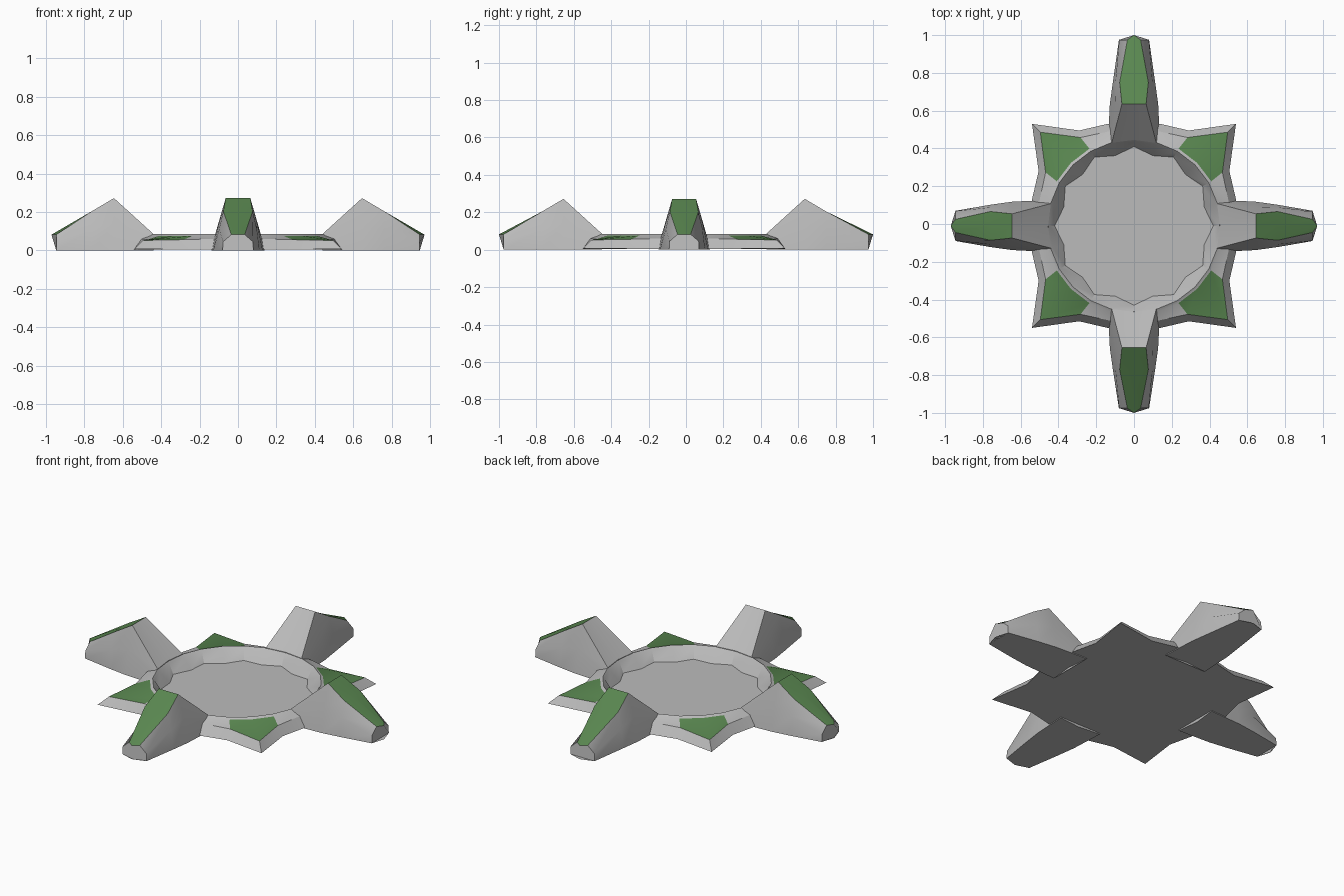
import bpy, bmesh
from math import sin, cos, pi, radians
from mathutils import Matrix

if "Cube" in bpy.data.objects:
    bpy.data.objects.remove(bpy.data.objects["Cube"])

CENTRE_Y = -0.01
green = bpy.data.materials.new("green_panel")
green.diffuse_color = (0.10, 0.24, 0.08, 1)
green.use_nodes = True
green.node_tree.nodes["Principled BSDF"].inputs["Base Color"].default_value = green.diffuse_color
grey = bpy.data.materials.new("grey_hull")
grey.diffuse_color = (0.5, 0.5, 0.5, 1)
grey.use_nodes = True
grey.node_tree.nodes["Principled BSDF"].inputs["Base Color"].default_value = grey.diffuse_color


def loft(name, rings, is_green, matrix):
    """Skin a list of closed rings, cap both ends, colour chosen faces."""
    bm = bmesh.new()
    loops = [[bm.verts.new(p) for p in ring] for ring in rings]
    n = len(rings[0])
    for i in range(len(loops) - 1):
        a, b = loops[i], loops[i + 1]
        for j in range(n):
            k = (j + 1) % n
            f = bm.faces.new((a[j], a[k], b[k], b[j]))
            f.material_index = int(is_green(i, j))
    bm.faces.new(loops[0])
    bm.faces.new(loops[-1])
    bm.transform(matrix)
    bmesh.ops.recalc_face_normals(bm, faces=bm.faces)
    mesh = bpy.data.meshes.new(name)
    bm.to_mesh(mesh)
    bm.free()
    mesh.materials.append(grey)
    mesh.materials.append(green)
    ob = bpy.data.objects.new(name, mesh)
    bpy.context.collection.objects.link(ob)
    bpy.ops.object.select_all(action='DESELECT')
    ob.select_set(True)
    bpy.context.view_layer.objects.active = ob
    bpy.ops.object.shade_smooth_by_angle(angle=radians(25))
    return ob


def circle(z, *radii):
    return [(radii[i % len(radii)] * cos(i * pi / 12),
             radii[i % len(radii)] * sin(i * pi / 12), z) for i in range(24)]


def star(points):
    """Repeat six points of one quadrant around the centre."""
    ring = []
    for q in range(4):
        c, s = round(cos(q * pi / 2)), round(sin(q * pi / 2))
        ring += [(x * c - y * s, x * s + y * c, z) for x, y, z in points]
    return ring


# Star-shaped platform with a shallow round dish
outline = star([(0.55, 0, 0.005), (0.54, 0.14, 0.005), (0.505, 0.29, 0.005),
                (0.54, 0.54, 0.008), (0.29, 0.505, 0.005), (0.14, 0.54, 0.005)])
crest = star([(0.50, 0, 0.06), (0.50, 0.135, 0.06), (0.468, 0.283, 0.056),
              (0.496, 0.496, 0.052), (0.283, 0.468, 0.056), (0.135, 0.50, 0.06)])
platform_rings = [outline, crest, circle(0.076, 0.472), circle(0.085, 0.457),
                  circle(0.074, 0.447), circle(0.015, 0.42, 0.385)]
loft("star_platform", platform_rings,
     lambda i, j: i == 1 and j % 6 in (2, 3),
     Matrix.Translation((0, CENTRE_Y, 0)))


# Raised arms, each lofted outward along +y
def arm(name, length, angle):
    # distance, centre offset, bottom width, shoulder (w, z), top (w, z)
    sections = [(0.44, 0.015, 0.138, 0.130, 0.045, 0.118, 0.086),
                (0.645, 0.0, 0.128, 0.100, 0.14, 0.064, 0.272),
                (0.76, 0.0, 0.112, 0.098, 0.11, 0.076, 0.204),
                (length - 0.025, 0.025, 0.08, 0.078, 0.045, 0.035, 0.082)]
    rings = []
    for r, off, b, m, mz, t, tz in sections:
        rings.append([(0, r + off, 0), (b, r, 0), (m, r, mz), (t, r, tz),
                      (0, r + off, tz), (-t, r, tz), (-m, r, mz), (-b, r, 0)])
    loft(name, rings, lambda i, j: i > 0 and j in (3, 4),
         Matrix.Translation((0, CENTRE_Y, 0)) @ Matrix.Rotation(angle, 4, 'Z'))


for name, length, angle in (("back_arm", 1.01, 0), ("left_arm", 0.97, pi / 2),
                            ("front_arm", 0.99, pi), ("right_arm", 0.97, -pi / 2)):
    arm(name, length, angle)
